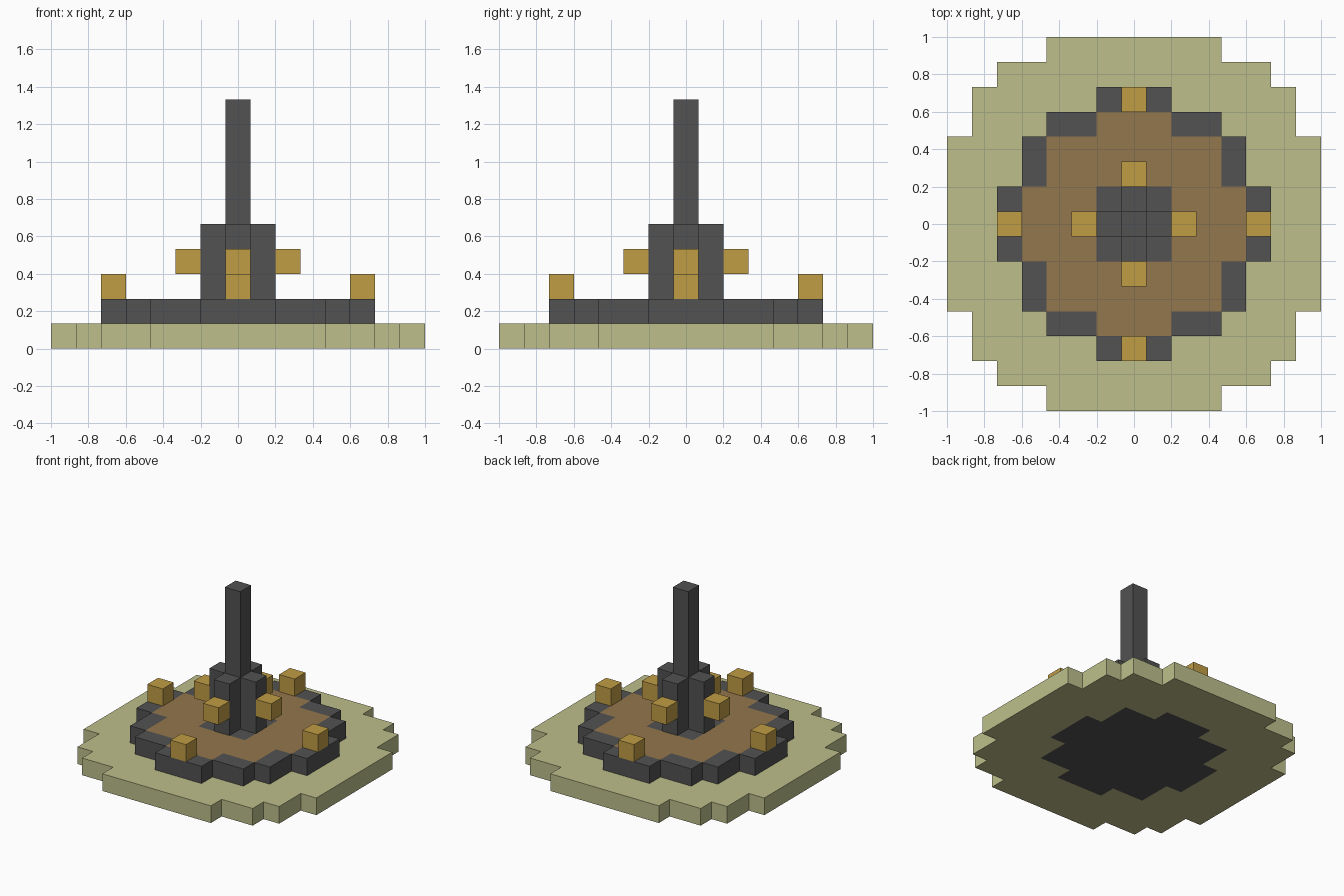
import bpy
import bmesh
import math

if "Cube" in bpy.data.objects:
    bpy.data.objects.remove(bpy.data.objects["Cube"])

U = 2 / 15  # edge length of one block


def make_material(name, color):
    mat = bpy.data.materials.new(name)
    mat.use_nodes = True
    mat.diffuse_color = (*color, 1)
    bsdf = mat.node_tree.nodes["Principled BSDF"]
    bsdf.inputs["Base Color"].default_value = (*color, 1)
    bsdf.inputs["Roughness"].default_value = 0.9
    return mat


sand = make_material("pale sand green", (0.509, 0.521, 0.258))
stone = make_material("dark stone", (0.084, 0.084, 0.084))
earth = make_material("brown earth", (0.292, 0.184, 0.074))
gold = make_material("lamp gold", (0.527, 0.337, 0.060))


def disc(steps):
    """Stepped disc: steps[j] is the half width in blocks of row j."""
    n = len(steps)
    return {(i, j) for j in range(1 - n, n)
            for i in range(-steps[abs(j)], steps[abs(j)] + 1)}


def slab(name, cells, low, high, mat):
    """Solid of the given grid cells between two block levels."""
    bm = bmesh.new()
    grid = {}

    def corner(i, j):
        if (i, j) not in grid:
            grid[i, j] = bm.verts.new(((i - 0.5) * U, (j - 0.5) * U, low * U))
        return grid[i, j]

    for i, j in sorted(cells):
        bm.faces.new([corner(i, j), corner(i + 1, j),
                      corner(i + 1, j + 1), corner(i, j + 1)])
    # raise the outline, keeping the bottom
    res = bmesh.ops.extrude_face_region(bm, geom=bm.faces[:], use_keep_orig=True)
    top = [v for v in res["geom"] if isinstance(v, bmesh.types.BMVert)]
    bmesh.ops.translate(bm, verts=top, vec=(0, 0, (high - low) * U))
    bmesh.ops.recalc_face_normals(bm, faces=bm.faces[:])
    bmesh.ops.dissolve_limit(bm, angle_limit=math.radians(1),
                             verts=bm.verts[:], edges=bm.edges[:])
    mesh = bpy.data.meshes.new(name)
    bm.to_mesh(mesh)
    bm.free()
    mesh.materials.append(mat)
    obj = bpy.data.objects.new(name, mesh)
    bpy.context.collection.objects.link(obj)
    return obj


# Footprints
ground = disc([7, 7, 7, 7, 6, 6, 5, 3])
plaza = disc([5, 5, 4, 4, 3, 1])
inner = disc([4, 4, 3, 3, 1])
pedestal = disc([1, 1])

# Ground ring with a stone floor set in its middle
slab("ground_ring", ground - inner, 0, 1, sand)
slab("stone_floor", inner, 0, 1, stone)

# Raised plaza: stone rim, earth bed and central pedestal
slab("plaza_rim", plaza - inner, 1, 2, stone)
slab("earth_bed", inner - pedestal, 1, 2, earth)
slab("pedestal", pedestal, 1, 2, stone)

# Tall pillar, its four buttresses and the lamps
slab("pillar", {(0, 0)}, 2, 10, stone)
sides = {"front": (0, -1), "back": (0, 1), "left": (1, 0), "right": (-1, 0)}
for side, (dx, dy) in sides.items():
    slab(side + "_buttress", {(dx, dy)}, 2, 5, stone)
    slab(side + "_wall_lamp", {(2 * dx, 2 * dy)}, 3, 4, gold)
    slab(side + "_rim_lamp", {(5 * dx, 5 * dy)}, 2, 3, gold)
